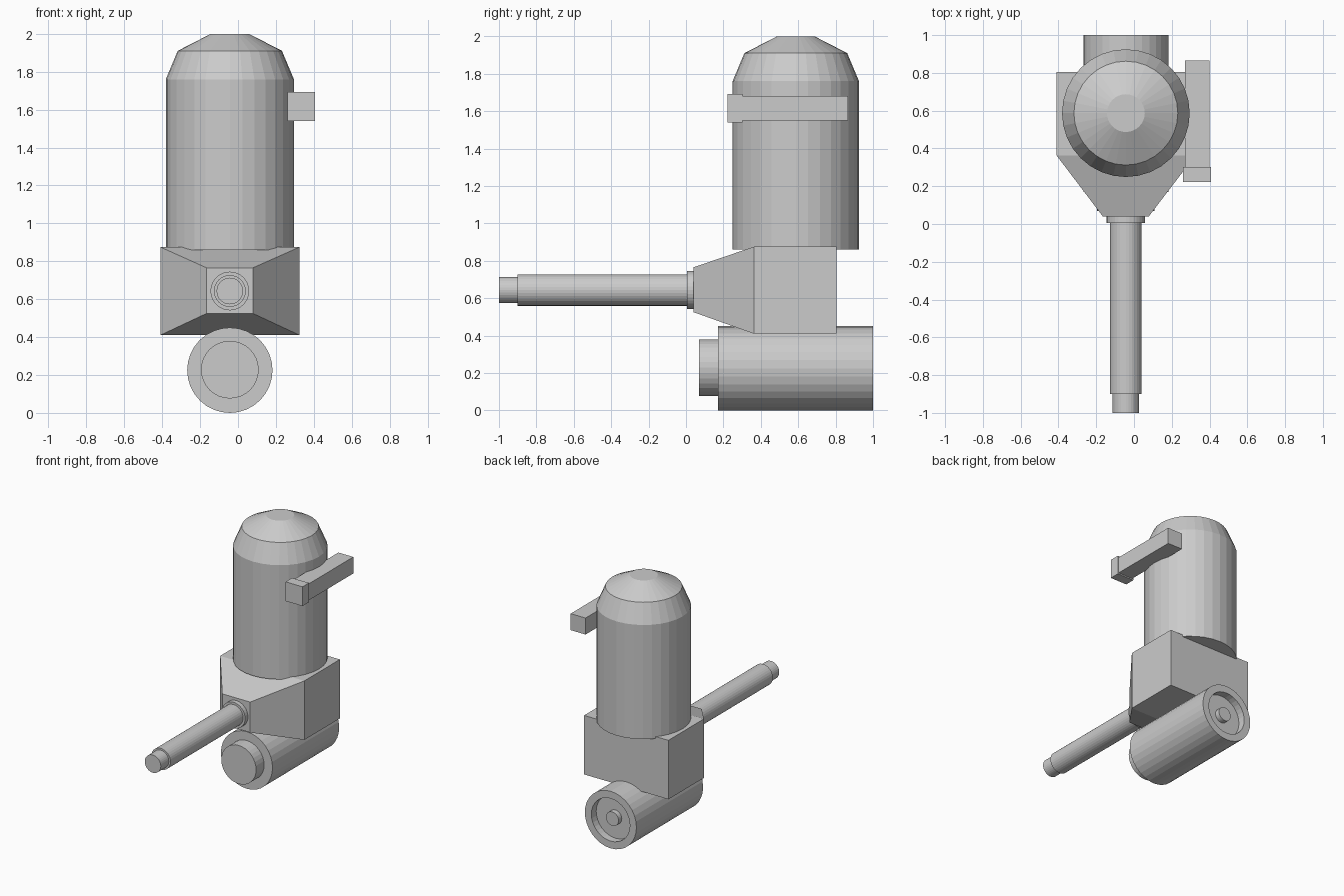
import bpy
import bmesh
from math import cos, sin, tau, radians
from mathutils import Matrix, Vector

default = bpy.data.objects.get("Cube")
if default:
    bpy.data.objects.remove(default, do_unlink=True)

CX = -0.043          # shared centre line of the main parts
BARREL_Z = 0.643
ALONG_Y = Matrix.Rotation(radians(-90), 4, 'X')


def skin(name, rings, matrix=Matrix()):
    """Bridge matching rings of points and cap both ends."""
    bm = bmesh.new()
    loops = [[bm.verts.new(matrix @ Vector(p)) for p in ring] for ring in rings]
    for a, b in zip(loops, loops[1:]):
        for i in range(len(a)):
            j = (i + 1) % len(a)
            bm.faces.new((a[i], a[j], b[j], b[i]))
    bm.faces.new(loops[0][::-1])
    bm.faces.new(loops[-1])
    bmesh.ops.recalc_face_normals(bm, faces=bm.faces)
    mesh = bpy.data.meshes.new(name)
    bm.to_mesh(mesh)
    bm.free()
    obj = bpy.data.objects.new(name, mesh)
    bpy.context.collection.objects.link(obj)
    return obj


def turned(name, profile, centre, rotation=Matrix(), sides=32):
    """Revolve (radius, distance) points about an axis through centre."""
    rings = [[(r * sin(tau * i / sides), r * cos(tau * i / sides), d)
              for i in range(sides)] for r, d in profile]
    return skin(name, rings, Matrix.Translation(centre) @ rotation)


def lofted(name, sections):
    """Join rectangles (y, x0, x1, z0, z1) from front to back."""
    return skin(name, [[(x0, y, z0), (x1, y, z0), (x1, y, z1), (x0, y, z1)]
                       for y, x0, x1, z0, z1 in sections])


# Upright body with stepped dome
turned("upright_body",
       [(0.338, 0.86), (0.338, 1.76), (0.275, 1.91), (0.1, 2.0)],
       (CX, 0.587, 0))

# Housing block tapering towards the barrel
lofted("housing", [(0.04, -0.165, 0.078, 0.525, 0.765),
                   (0.363, -0.41, 0.325, 0.41, 0.875),
                   (0.805, -0.41, 0.325, 0.41, 0.875)])

# Barrel, collar and tip
for name, radius, start, end in (("barrel_collar", 0.102, 0.005, 0.045),
                                 ("barrel", 0.084, -0.9, 0.01),
                                 ("barrel_tip", 0.07, -1.0, -0.9)):
    turned(name, [(radius, start), (radius, end)], (CX, 0, BARREL_Z), ALONG_Y)

# Lower cylinder with recessed back and central knob
turned("lower_cylinder",
       [(0.225, 0.17), (0.225, 1.0), (0.168, 1.0), (0.168, 0.94),
        (0.055, 0.94), (0.055, 0.98)],
       (CX, 0, 0.225), ALONG_Y)
turned("lower_front_cap", [(0.152, 0.07), (0.152, 0.18)],
       (CX, 0, 0.228), ALONG_Y)

# Side rail and its front block
lofted("side_rail", [(y, 0.27, 0.4, 1.55, 1.68) for y in (0.3, 0.865)])
lofted("rail_front_block", [(y, 0.26, 0.407, 1.54, 1.692) for y in (0.222, 0.302)])
